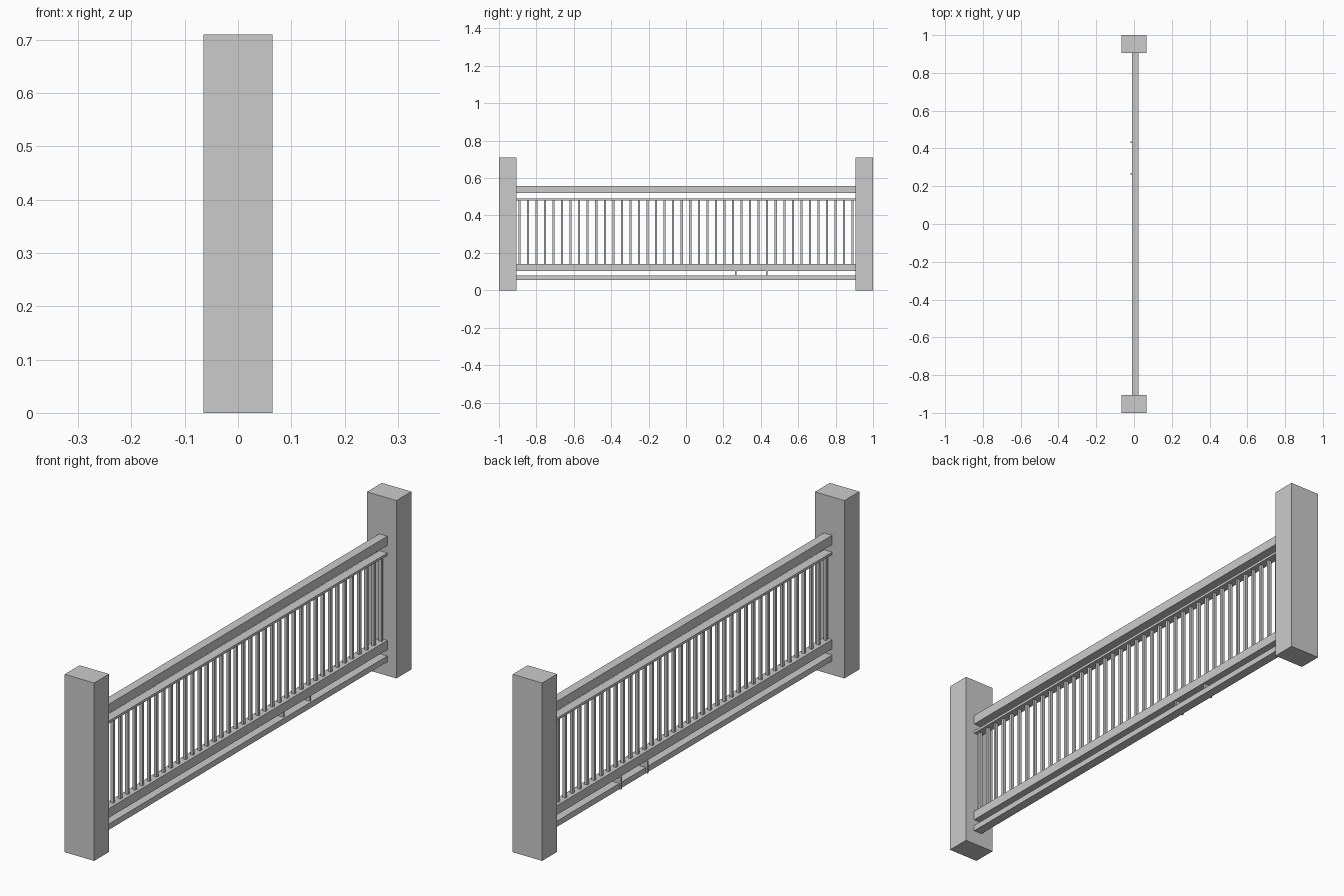
import bpy
import bmesh
from mathutils import Matrix, Vector

if "Cube" in bpy.data.objects:
    bpy.data.objects.remove(bpy.data.objects["Cube"])


def make_boxes(name, boxes):
    """One object made of axis-aligned boxes, each ((x0, x1), (y0, y1), (z0, z1))."""
    bm = bmesh.new()
    for spans in boxes:
        centre = Vector([(a + b) / 2 for a, b in spans])
        size = Vector([b - a for a, b in spans])
        bmesh.ops.create_cube(bm, size=1, matrix=Matrix.Translation(centre) @ Matrix.Diagonal(size).to_4x4())
    mesh = bpy.data.meshes.new(name)
    bm.to_mesh(mesh)
    bm.free()
    obj = bpy.data.objects.new(name, mesh)
    bpy.context.collection.objects.link(obj)
    return obj


POST_INNER = 0.906
RAIL_X = (-0.011, 0.025)

# End posts
make_boxes("front_post", [((-0.065, 0.065), (-1, -POST_INNER), (0, 0.71))])
make_boxes("back_post", [((-0.065, 0.065), (POST_INNER, 1), (0, 0.71))])

# Horizontal rails between the posts
rails = {
    "handrail": (0.52, 0.557),
    "baluster_top_rail": (0.48, 0.49),
    "baluster_bottom_rail": (0.104, 0.141),
    "lower_rail": (0.056, 0.079),
}
for name, z in rails.items():
    make_boxes(name, [(RAIL_X, (-POST_INNER, POST_INNER), z)])

# Evenly spaced square balusters
COUNT, REACH, HALF = 40, 0.891, 0.0055
balusters = []
for i in range(COUNT):
    y = -REACH + 2 * REACH * i / (COUNT - 1)
    balusters.append(((0.001, 0.013), (y - HALF, y + HALF), (0.141, 0.48)))
make_boxes("balusters", balusters)

# Small L-shaped brackets joining the two bottom rails
for i, y in enumerate((0.265, 0.432)):
    span = (y - 0.004, y + 0.004)
    make_boxes(f"rail_bracket_{i + 1}", [
        ((-0.018, -0.011), span, (0.057, 0.106)),
        ((-0.011, 0.018), span, (0.079, 0.104)),
    ])
